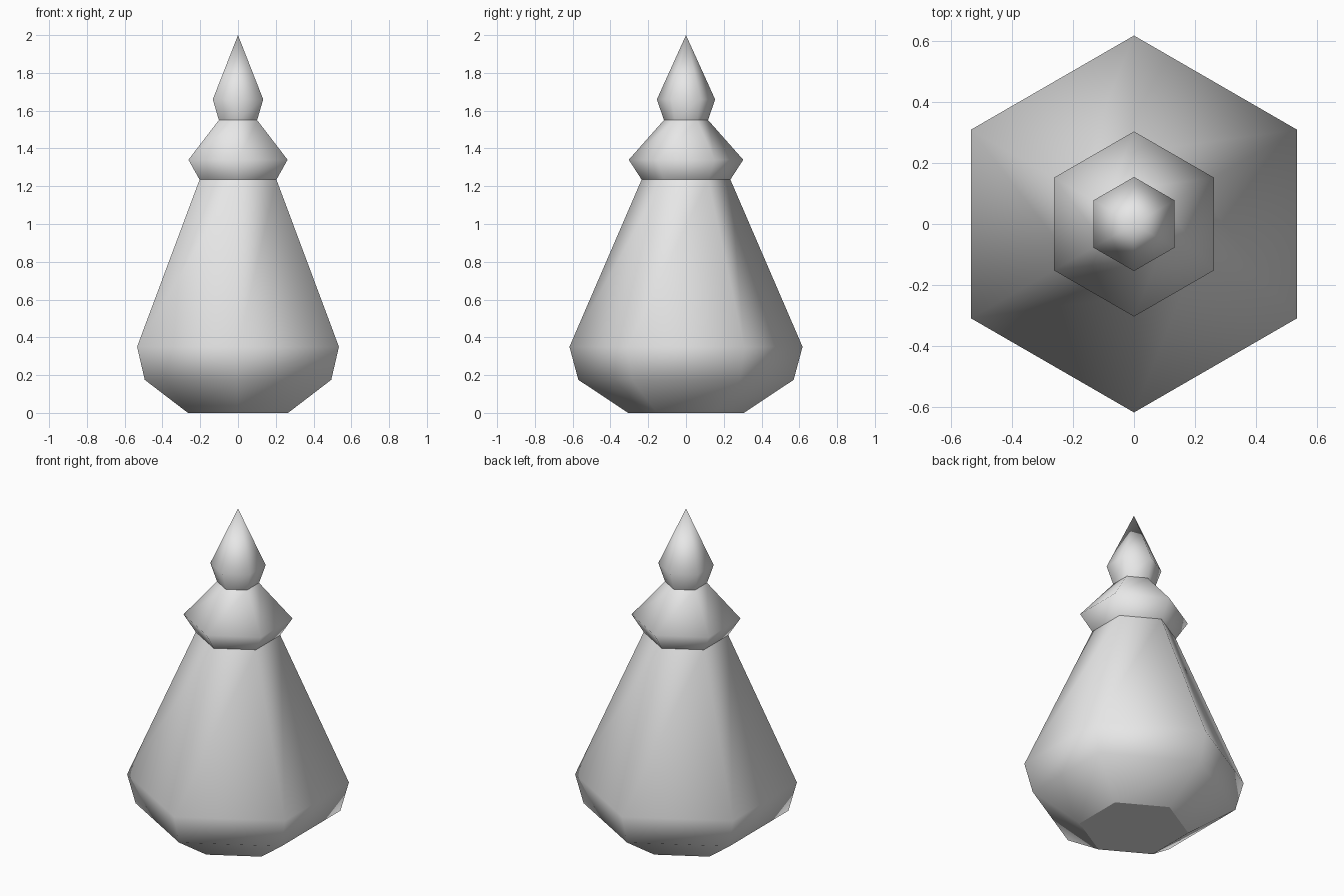
import bpy, bmesh
from math import cos, sin, pi

SIDES = 6

cube = bpy.data.objects.get("Cube")
if cube:
    bpy.data.objects.remove(cube, do_unlink=True)

grey = bpy.data.materials.new("light_grey")
grey.use_nodes = True
grey.diffuse_color = (0.8, 0.8, 0.8, 1)
grey.node_tree.nodes["Principled BSDF"].inputs["Base Color"].default_value = (0.8, 0.8, 0.8, 1)


def turned_part(name, profile, floor=False):
    """Six-sided smooth turning from (radius, height) pairs; radius 0 makes a tip."""
    bm = bmesh.new()
    rings = []
    for r, z in profile:
        count = SIDES if r else 1
        rings.append([bm.verts.new((r * cos(pi / 2 + 2 * pi * i / SIDES),
                                    r * sin(pi / 2 + 2 * pi * i / SIDES), z))
                      for i in range(count)])
    for low, high in zip(rings, rings[1:]):
        for i in range(SIDES):
            j = (i + 1) % SIDES
            top = [high[j], high[i]] if len(high) > 1 else [high[0]]
            bm.faces.new([low[i], low[j]] + top).smooth = True
    # Flat floor with a crisp rim
    if floor:
        base = bm.faces.new(rings[0][::-1])
        for edge in base.edges:
            edge.smooth = False
    mesh = bpy.data.meshes.new(name)
    bm.to_mesh(mesh)
    bm.free()
    mesh.materials.append(grey)
    obj = bpy.data.objects.new(name, mesh)
    bpy.context.collection.objects.link(obj)
    return obj


# Flared body, collar bulb and pointed finial, stacked
turned_part("body", [(0.306, 0), (0.57, 0.175), (0.617, 0.35), (0.235, 1.235)], floor=True)
turned_part("collar", [(0.235, 1.235), (0.303, 1.34), (0.117, 1.55)])
turned_part("finial", [(0.117, 1.55), (0.154, 1.66), (0, 2)])
